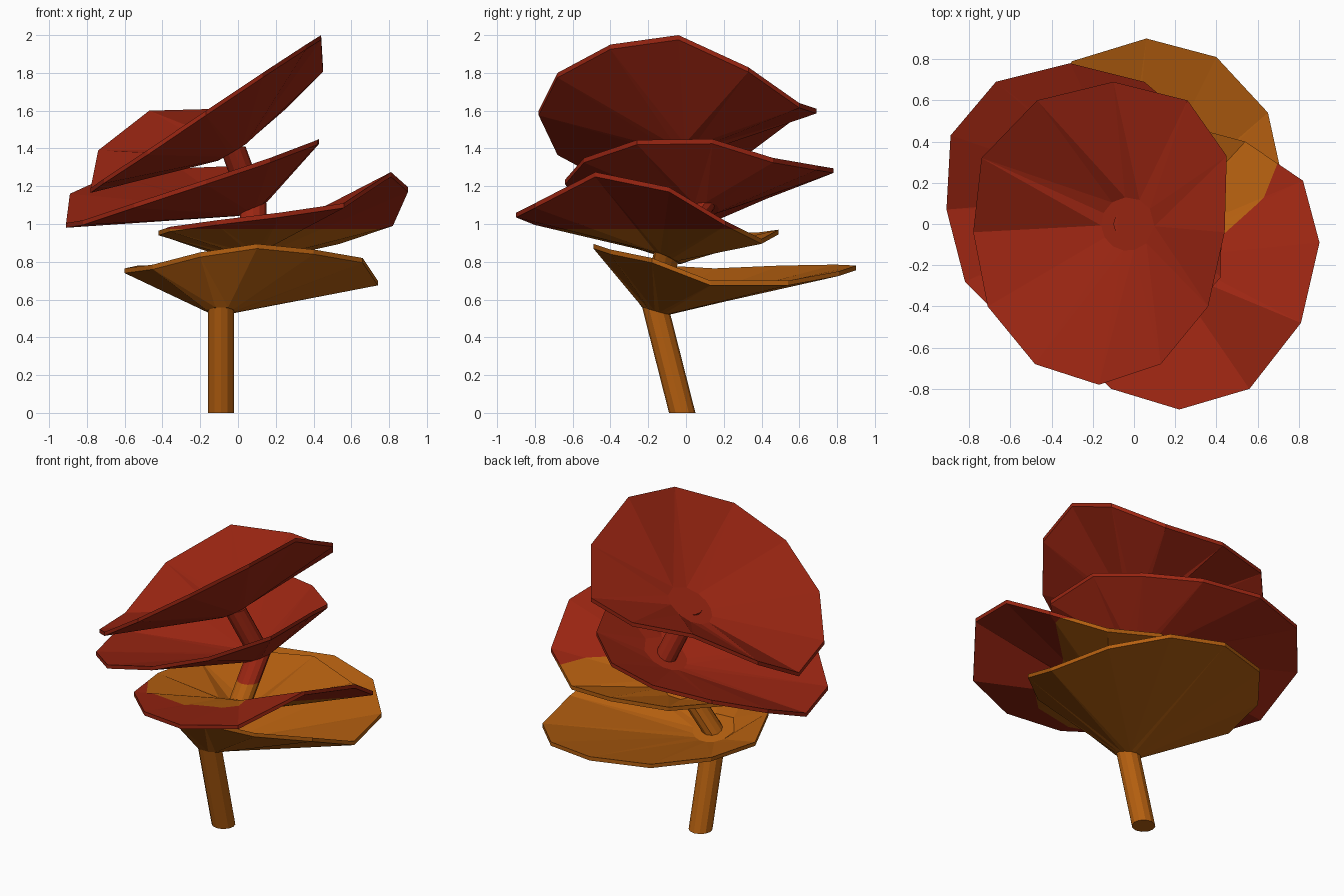
import bpy, bmesh, math
from mathutils import Vector

if "Cube" in bpy.data.objects:
    bpy.data.objects.remove(bpy.data.objects["Cube"])

SPLIT = 0.973   # height where the colour changes from orange to red
R = 0.07        # stem radius


def colour(name, rgb):
    m = bpy.data.materials.new(name)
    m.diffuse_color = (*rgb, 1)
    m.use_nodes = True
    m.node_tree.nodes["Principled BSDF"].inputs["Base Color"].default_value = m.diffuse_color
    return m


MATS = [colour("orange", (0.46, 0.115, 0.005)), colour("rust red", (0.33, 0.019, 0.006))]


def finish(name, bm):
    # cut at the colour line, then colour faces by height
    bmesh.ops.recalc_face_normals(bm, faces=bm.faces)
    bmesh.ops.triangulate(bm, faces=[f for f in bm.faces if len(f.verts) == 4])
    bmesh.ops.bisect_plane(bm, geom=bm.verts[:] + bm.edges[:] + bm.faces[:], dist=1e-5,
                           plane_co=(0, 0, SPLIT), plane_no=(0, 0, 1))
    for f in bm.faces:
        f.material_index = int(f.calc_center_median().z > SPLIT)
    me = bpy.data.meshes.new(name)
    bm.to_mesh(me)
    bm.free()
    for m in MATS:
        me.materials.append(m)
    bpy.context.collection.objects.link(bpy.data.objects.new(name, me))


def loft(name, rings):
    # closed skin over a sequence of rings, with both ends filled
    bm = bmesh.new()
    vs = [[bm.verts.new(p) for p in ring] for ring in rings]
    n = len(vs[0])
    for a, b in zip(vs, vs[1:]):
        for i in range(n):
            j = (i + 1) % n
            bm.faces.new((a[i], a[j], b[j], b[i]))
    bm.faces.new(vs[0][::-1])
    bm.faces.new(vs[-1])
    finish(name, bm)


def stem(name, a, b):
    ring = [Vector((R * math.cos(t * math.tau / 12), R * math.sin(t * math.tau / 12), 0))
            for t in range(12)]
    loft(name, [[Vector(a) + p for p in ring], [Vector(b) + p for p in ring]])


def cap(name, hub, slope, rim):
    # thin irregular bowl: tilted hub disc under, wavy rim, hub disc inside
    hub = Vector(hub)

    def hub_ring(r, lift):
        out = []
        for x, y, z in rim:
            d = Vector((x - hub.x, y - hub.y, 0)).normalized() * r
            d.z = d.x * slope[0] + d.y * slope[1] + lift
            out.append(hub + d)
        return out

    top = [Vector(p) for p in rim]
    low = [p - Vector((0, 0, 0.025)) for p in top]
    loft(name, [hub_ring(R + 0.005, 0), low, top, hub_ring(0.13, 0.06)])


HUBS = [(-0.09, -0.165, 0.54), (0.08, -0.10, 0.82), (0.08, 0.10, 1.08), (-0.03, 0.0, 1.38)]

# caps from lowest to highest
cap("bottom_cap", HUBS[0], (0, -0.28), [
    (0.06, 0.90, 0.78), (0.40, 0.81, 0.75), (0.65, 0.54, 0.70), (0.74, 0.13, 0.70),
    (0.66, -0.18, 0.82), (0.40, -0.40, 0.865), (0.10, -0.49, 0.895), (-0.20, -0.42, 0.85),
    (-0.45, -0.20, 0.785), (-0.60, 0.15, 0.765), (-0.53, 0.50, 0.78), (-0.30, 0.79, 0.785)])
cap("lower_cap", HUBS[1], (0.15, -0.42), [
    (0.81, -0.48, 1.275), (0.90, -0.09, 1.195), (0.82, 0.21, 1.015), (0.54, 0.40, 0.92),
    (0.20, 0.49, 0.97), (-0.14, 0.38, 0.955), (-0.37, 0.12, 0.95), (-0.42, -0.22, 0.965),
    (-0.36, -0.55, 0.985), (-0.11, -0.80, 1.02), (0.22, -0.90, 1.06), (0.56, -0.80, 1.11)])
cap("upper_cap", HUBS[2], (0.5, 0), [
    (-0.31, 0.78, 1.295), (0.05, 0.69, 1.31), (0.32, 0.46, 1.35), (0.43, 0.14, 1.45),
    (0.42, -0.26, 1.445), (0.17, -0.54, 1.35), (-0.17, -0.64, 1.235), (-0.55, -0.55, 1.11),
    (-0.82, -0.28, 1.02), (-0.91, 0.07, 1.005), (-0.89, 0.43, 1.16), (-0.67, 0.69, 1.26)])
cap("top_cap", HUBS[3], (0.6, 0), [
    (-0.10, 0.69, 1.61), (0.26, 0.60, 1.64), (0.45, 0.33, 1.83), (0.44, -0.04, 2.00),
    (0.36, -0.40, 1.95), (0.13, -0.68, 1.80), (-0.17, -0.78, 1.60), (-0.48, -0.68, 1.39),
    (-0.71, -0.40, 1.24), (-0.78, -0.04, 1.19), (-0.74, 0.32, 1.39), (-0.47, 0.60, 1.60)])

# crooked stem running through all caps
points = [(-0.09, -0.02, 0)] + [(x, y, z + 0.03) for x, y, z in HUBS]
for i, (a, b) in enumerate(zip(points, points[1:])):
    stem(f"stem_segment_{i + 1}", a, b)
